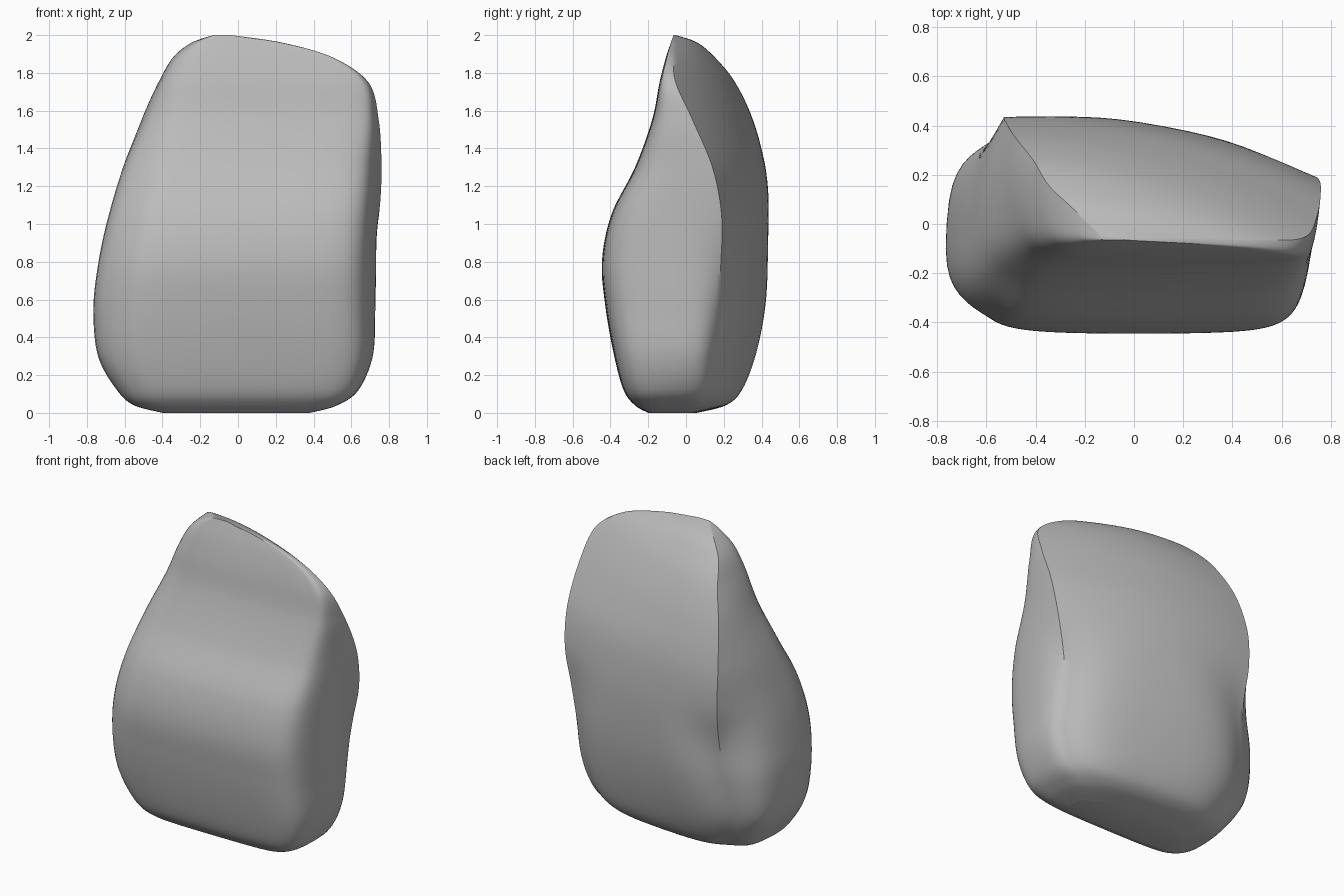
import bpy, bmesh, math
from mathutils import Vector

cube = bpy.data.objects.get("Cube")
if cube:
    bpy.data.objects.remove(cube)

# Levels: z, front-right x, front y, front-left x, back-left x, y, back-right x, y, crease
LEVELS = [
    (0, -.4, -.2, .38, .36, .0, -.38, .02, 0),
    (.04, -.53, -.27, .52, .51, .1, -.5, .18, 0),
    (.12, -.6, -.33, .61, .64, .14, -.56, .27, 0),
    (.3, -.67, -.38, .66, .73, .16, -.64, .35, 0),
    (.55, -.68, -.425, .66, .75, .19, -.62, .41, .1),
    (.8, -.65, -.445, .66, .755, .2, -.565, .435, .4),
    (1.05, -.6, -.395, .67, .755, .19, -.535, .44, .9),
    (1.3, -.54, -.27, .68, .76, .14, -.525, .42, 1),
    (1.55, -.44, -.18, .69, .745, .035, -.485, .355, 1),
    (1.75, -.375, -.14, .65, .69, -.055, -.41, .26, 1),
    (1.88, -.31, -.107, .49, .5, -.065, -.345, .155, 1),
    (1.96, -.22, -.08, .22, .23, -.06, -.245, .06, 1),
    (2, -.13, -.065, -.05, -.05, -.06, -.13, -.055, 1),
]
STEPS = 10      # rings between levels
ARC = 20        # points around each corner


def smooth_levels(rows):
    """Catmull-Rom interpolation of the whole level table."""
    last = len(rows) - 1
    for i in range(last):
        quad = [rows[max(i - 1, 0)], rows[i], rows[i + 1], rows[min(i + 2, last)]]
        for s in range(STEPS):
            t = s / STEPS
            yield [b + .5 * t * (c - a + t * (2 * a - 5 * b + 4 * c - d
                   + t * (3 * (b - c) + d - a))) for a, b, c, d in zip(*quad)]
    yield rows[last]


def ring(level):
    """Four-cornered section with soft front corners and creased back corners."""
    z, flx, fy, frx, brx, bry, blx, bly, crease = level
    crease = min(max(crease, 0), 1)
    corners = [Vector(p) for p in ((flx, fy), (frx, fy), (brx, bry), (blx, bly))]
    sharp = (0, 0, crease, crease)
    edges = [corners[(i + 1) % 4] - corners[i] for i in range(4)]
    mids = [corners[i] + edges[i] / 2 for i in range(4)]
    depth = edges[3].length
    bulge = (0, .01, .06 * edges[2].length, .16 * depth * depth)
    normals = [Vector((e.y, -e.x)).normalized() for e in edges]
    points = []
    for i, corner in enumerate(corners):
        before, after = mids[i - 1], mids[i]
        for k in range(ARC):
            t = k / ARC
            # soft corner as a conic, hard corner as two straight halves
            w0, w1, w2 = (1 - t) ** 2, 6 * t * (1 - t), t * t
            soft = (before * w0 + corner * w1 + after * w2) / (w0 + w1 + w2)
            u = 1 - abs(2 * t - 1)
            hard = (before if t < .5 else after).lerp(corner, u)
            side = (i - 1) % 4 if t < .5 else i
            swell = bulge[side] * (1 - u * u) ** (2 - sharp[i])
            p = soft.lerp(hard, sharp[i]) + normals[side] * swell
            points.append((p.x, p.y, z))
    return points


# Stone body lofted through the sections
bm = bmesh.new()
rings = [[bm.verts.new(p) for p in ring(lv)] for lv in smooth_levels(LEVELS)]
for low, high in zip(rings, rings[1:]):
    for j in range(len(low)):
        k = (j + 1) % len(low)
        bm.faces.new((low[j], low[k], high[k], high[j]))
bm.faces.new(rings[0][::-1])
bm.faces.new(rings[-1])
bmesh.ops.recalc_face_normals(bm, faces=bm.faces)
mesh = bpy.data.meshes.new("stone")
bm.to_mesh(mesh)
bm.free()
stone = bpy.data.objects.new("stone", mesh)
bpy.context.collection.objects.link(stone)

# Plain grey stone colour
grey = bpy.data.materials.new("stone_grey")
grey.use_nodes = True
grey.diffuse_color = (.5, .5, .5, 1)
grey.node_tree.nodes["Principled BSDF"].inputs["Base Color"].default_value = (.5, .5, .5, 1)
mesh.materials.append(grey)

bpy.ops.object.select_all(action='DESELECT')
stone.select_set(True)
bpy.context.view_layer.objects.active = stone
bpy.ops.object.shade_smooth_by_angle(angle=math.radians(35))
